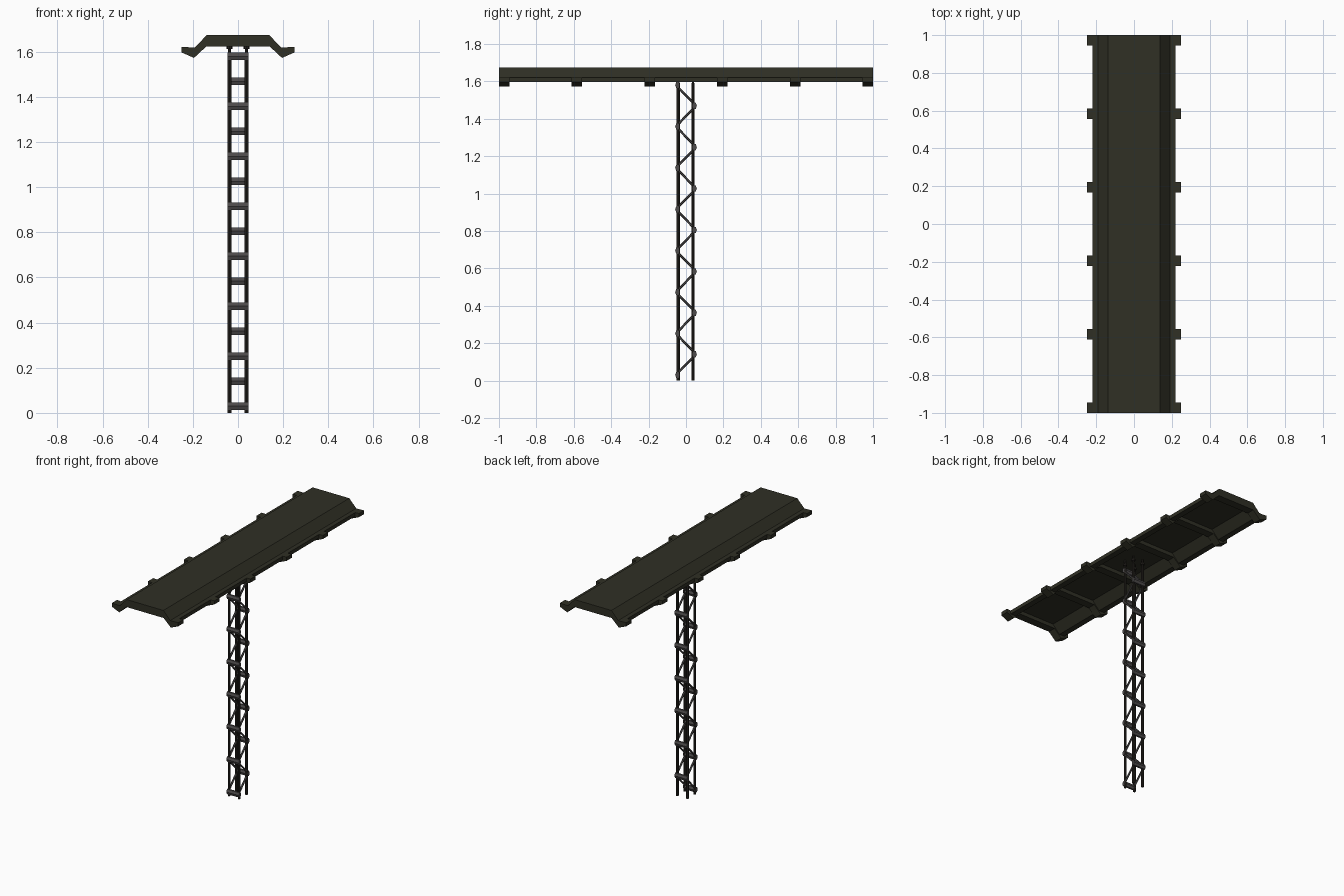
import bpy, bmesh, math
from mathutils import Vector, Matrix

if "Cube" in bpy.data.objects:
    bpy.data.objects.remove(bpy.data.objects["Cube"])


def material(name, rgb):
    m = bpy.data.materials.new(name)
    m.diffuse_color = (*rgb, 1)
    m.use_nodes = True
    m.node_tree.nodes["Principled BSDF"].inputs["Base Color"].default_value = m.diffuse_color
    return m


OLIVE = material("dark olive", (0.029, 0.029, 0.018))
BROWN = material("dark brown", (0.022, 0.019, 0.015))
GREY = material("steel grey", (0.075, 0.070, 0.070))


def finish(bm, name, mat):
    bmesh.ops.recalc_face_normals(bm, faces=bm.faces)
    me = bpy.data.meshes.new(name)
    bm.to_mesh(me)
    bm.free()
    me.materials.append(mat)
    ob = bpy.data.objects.new(name, me)
    bpy.context.collection.objects.link(ob)
    return ob


def prism_y(bm, profile, y0, y1):
    """Extrude an (x, z) outline along y."""
    f = bm.faces.new([bm.verts.new((x, y0, z)) for x, z in profile])
    ext = bmesh.ops.extrude_face_region(bm, geom=[f])
    vs = [v for v in ext["geom"] if isinstance(v, bmesh.types.BMVert)]
    bmesh.ops.translate(bm, verts=vs, vec=(0, y1 - y0, 0))


def rod(bm, a, b, r, sides=6):
    a, b = Vector(a), Vector(b)
    d = b - a
    m = Matrix.Translation((a + b) / 2) @ d.to_track_quat('Z', 'Y').to_matrix().to_4x4()
    bmesh.ops.create_cone(bm, cap_ends=True, segments=sides, radius1=r, radius2=r,
                          depth=d.length, matrix=m)


def mirrored(top, bottom):
    """Close a symmetric outline from its right-hand top and bottom halves."""
    right = top + bottom
    return right + [(-x, z) for x, z in reversed(right)]


# Roof sheet with sloped sides and flat edge flanges
bm = bmesh.new()
prism_y(bm, mirrored([(0.138, 1.675), (0.19, 1.62), (0.22, 1.62)],
                     [(0.22, 1.595), (0.18, 1.595), (0.128, 1.65)]), -1, 1)
finish(bm, "roof_sheet", OLIVE)

# Cross ribs under the roof, ending in clips beyond its edges
bm = bmesh.new()
rib = mirrored([(0.136, 1.672), (0.189, 1.619), (0.25, 1.6215)],
               [(0.25, 1.597), (0.195, 1.573), (0.14, 1.624)])
for i in range(6):
    y = -0.9725 + i * 0.389
    prism_y(bm, rib, y - 0.0275, y + 0.0275)
finish(bm, "roof_ribs", OLIVE)

# Four mast posts with thinner necks and caps under the roof
posts, necks = bmesh.new(), bmesh.new()
for x in (-0.038, 0.038):
    for y in (-0.041, 0.038):
        rod(posts, (x, y, 0), (x, y, 1.59), 0.0085, 8)
        rod(necks, (x, y, 1.585), (x, y, 1.65), 0.006, 8)
        rod(necks, (x, y, 1.612), (x, y, 1.624), 0.013, 8)
finish(posts, "mast_posts", BROWN)
finish(necks, "mast_necks", BROWN)

# Zigzag bracing on both mast sides, joined by flattened rungs
rungs, braces = bmesh.new(), bmesh.new()
STEP, Z0 = 0.1107, 0.03
for i in range(15):
    s = -1 if i % 2 == 0 else 1
    z = Z0 + i * STEP
    y = s * 0.046
    vs = bmesh.ops.create_cone(
        rungs, cap_ends=True, segments=6, radius1=0.02, radius2=0.02, depth=0.094,
        matrix=Matrix.Translation((0, y, z)) @ Matrix.Diagonal((1, 0.6, 0.95, 1))
        @ Matrix.Rotation(math.pi / 2, 4, 'Y'))
    if i < 14:
        for x in (-0.038, 0.038):
            rod(braces, (x, y, z + 0.008), (x, -y, z + STEP - 0.008), 0.0065)
finish(rungs, "mast_rungs", GREY)
finish(braces, "mast_braces", GREY)
